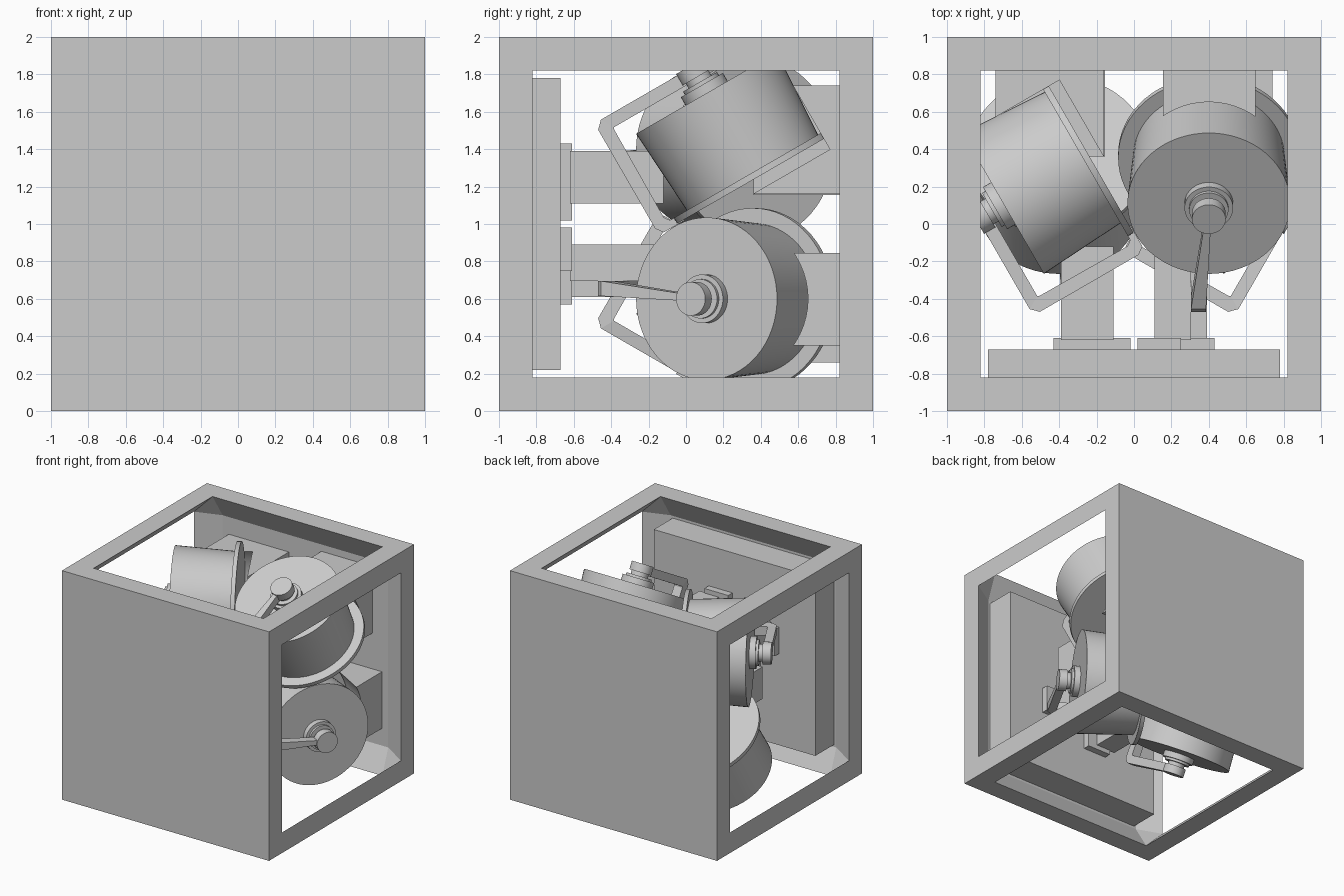
import bpy, bmesh
from math import radians
from mathutils import Matrix, Vector

old = bpy.data.objects.get("Cube")
if old:
    bpy.data.objects.remove(old, do_unlink=True)

TILT = Matrix.Translation((0.4, 0.355, 1.275)) @ Matrix.Rotation(radians(30), 4, 'X')


def quarter_turn(k):
    up = Matrix.Translation((0, 0, 1))
    return up @ Matrix.Rotation(radians(90 * k), 4, 'Y') @ up.inverted()


def add_object(name, bm, smooth=False):
    bmesh.ops.remove_doubles(bm, verts=bm.verts, dist=1e-5)
    bmesh.ops.recalc_face_normals(bm, faces=bm.faces)
    mesh = bpy.data.meshes.new(name)
    bm.to_mesh(mesh)
    bm.free()
    ob = bpy.data.objects.new(name, mesh)
    bpy.context.collection.objects.link(ob)
    bpy.ops.object.select_all(action='DESELECT')
    ob.select_set(True)
    bpy.context.view_layer.objects.active = ob
    if smooth:
        bpy.ops.object.shade_smooth_by_angle(angle=radians(30))
    return ob


def box(name, lo, hi):
    lo, hi = Vector(lo), Vector(hi)
    bm = bmesh.new()
    bmesh.ops.create_cube(bm, size=1)
    bmesh.ops.scale(bm, vec=hi - lo, verts=bm.verts)
    bmesh.ops.translate(bm, vec=(lo + hi) / 2, verts=bm.verts)
    return add_object(name, bm)


def lathe(name, profile, steps=64):
    bm = bmesh.new()
    verts = [bm.verts.new((r, 0, h)) for r, h in profile]
    edges = [bm.edges.new(pair) for pair in zip(verts, verts[1:])]
    bmesh.ops.spin(bm, geom=verts + edges, axis=(0, 0, 1), cent=(0, 0, 0),
                   angle=radians(360), steps=steps)
    ob = add_object(name, bm, smooth=True)
    ob.data.transform(TILT)
    return ob


def loft(name, sections):
    bm = bmesh.new()
    rings = [[bm.verts.new(p) for p in s] for s in sections]
    for a, b in zip(rings, rings[1:]):
        for i in range(4):
            j = (i + 1) % 4
            bm.faces.new((a[i], a[j], b[j], b[i]))
    bm.faces.new(rings[0])
    bm.faces.new(rings[-1])
    ob = add_object(name, bm)
    ob.data.transform(TILT)
    return ob


def repeat_around(ob):
    base = ob.name
    ob.name = base + "_1"
    for k in range(1, 4):
        twin = ob.copy()
        twin.data = ob.data.copy()
        twin.name = f"{base}_{k + 1}"
        twin.matrix_world = quarter_turn(k)
        bpy.context.collection.objects.link(twin)


# Cube housing: solid front and back, four windows, sloping inner edges
WIN, WALL, INNER = 0.82, 0.93, 0.80
CORNERS = [(-1, -1), (1, -1), (1, 1), (-1, 1)]
bm = bmesh.new()


def face(points):
    bm.faces.new([bm.verts.new((x, y, z + 1)) for x, y, z in points])


for s in (-1, 1):
    face([(a, s, b) for a, b in CORNERS])
    face([(a * INNER, s * WALL, b * INNER) for a, b in CORNERS])
    for (a, b), (c, d) in zip(CORNERS, CORNERS[1:] + CORNERS[:1]):
        # window frame strips on the sides, top and bottom
        face([(s, a, b), (s, c, d), (s, c * WIN, d * WIN), (s, a * WIN, b * WIN)])
        face([(a, b, s), (c, d, s), (c * WIN, d * WIN, s), (a * WIN, b * WIN, s)])
    for t in (-1, 1):
        # slopes from the end walls to the windows
        face([(s, t * WIN, WIN), (s, t * WIN, -WIN),
              (s * INNER, t * WALL, -INNER), (s * INNER, t * WALL, INNER)])
        face([(WIN, t * WIN, s), (-WIN, t * WIN, s),
              (-INNER, t * WALL, s * INNER), (INNER, t * WALL, s * INNER)])
        # chamfered long edges and corner triangles
        face([(s, -WIN, t * WIN), (s, WIN, t * WIN),
              (s * WIN, WIN, t), (s * WIN, -WIN, t)])
        for e in (-1, 1):
            face([(s, e * WIN, t * WIN), (s * WIN, e * WIN, t),
                  (s * INNER, e * WALL, t * INNER)])
add_object("housing", bm)

# Base plate on the inside of the front wall
box("base_plate", (-0.78, -0.93, 0.22), (0.78, -0.67, 1.78))

# Drum with its flange and hub
repeat_around(lathe("drum", [(0, 0), (0.405, 0), (0.435, 0.49), (0, 0.49)]))
repeat_around(lathe("flange", [(0, -0.035), (0.485, -0.035), (0.485, 0), (0, 0)]))
repeat_around(lathe("hub", [(0, 0.48), (0.13, 0.48), (0.13, 0.54), (0.105, 0.54),
                            (0.105, 0.56), (0.07, 0.56), (0.07, 0.59),
                            (0.09, 0.59), (0.09, 0.66), (0, 0.66)], 40))

# Bent arm running from the hub round to the flange
ARM = [  # outer point, inner point, side shift, half width
    ((0.03, 0.65), (0.03, 0.58), 0, 0.015),
    ((-0.56, 0.65), (-0.52, 0.58), -0.055, 0.04),
    ((-0.60, 0.61), (-0.525, 0.57), -0.055, 0.04),
    ((-0.60, 0.0), (-0.53, 0.03), -0.055, 0.04),
    ((-0.57, -0.04), (-0.51, 0.0), -0.055, 0.04),
    ((-0.44, -0.04), (-0.44, 0.0), -0.055, 0.04),
]
repeat_around(loft("arm", [
    [(x - w, *outer), (x + w, *outer), (x + w, *inner), (x - w, *inner)]
    for outer, inner, x, w in ARM]))

# Cradle between the drum and the back wall, hollowed to clear the drum
cradle = box("cradle", (0.155, 0.36, 1.16), (0.65, 0.94, 1.74))
cutter = lathe("cradle_cutter", [(0, -0.1), (0.49, -0.1), (0.49, 1), (0, 1)])
cutter.hide_render = True
cut = cradle.modifiers.new("hollow", 'BOOLEAN')
cut.operation = 'DIFFERENCE'
cut.solver = 'EXACT'
cut.object = cutter
bpy.context.view_layer.objects.active = cradle
bpy.ops.object.modifier_apply(modifier=cut.name)
bpy.data.objects.remove(cutter, do_unlink=True)
repeat_around(cradle)

# Front leg and its foot pad
repeat_around(box("leg", (0.11, -0.62, 1.11), (0.305, -0.12, 1.39)))
repeat_around(box("foot_pad", (0.02, -0.68, 1.02), (0.25, -0.61, 1.43)))
